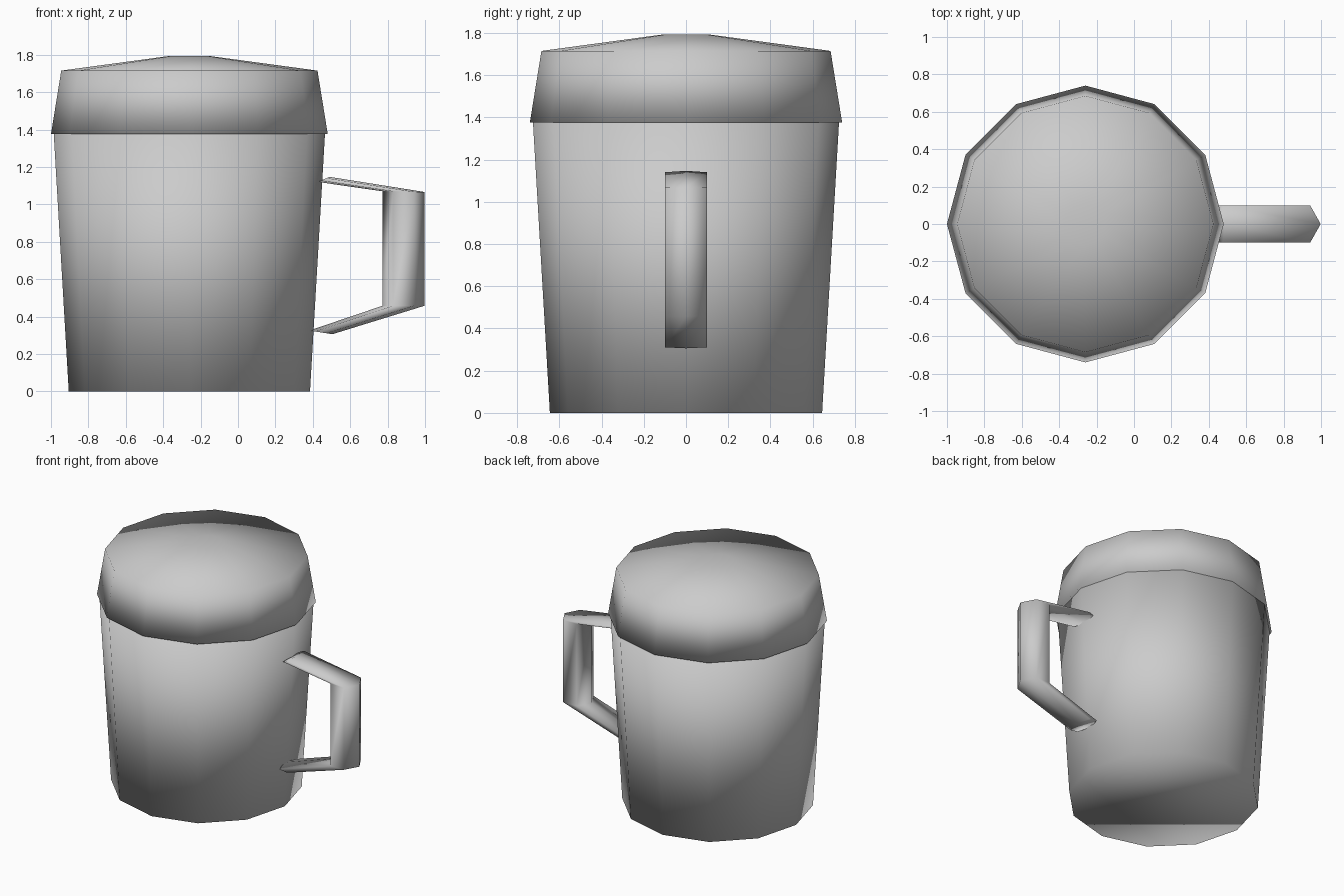
import bpy
import bmesh
import math

if "Cube" in bpy.data.objects:
    bpy.data.objects.remove(bpy.data.objects["Cube"])

grey = bpy.data.materials.new("light grey")
grey.diffuse_color = (0.6, 0.6, 0.6, 1)
grey.use_nodes = True
grey.node_tree.nodes["Principled BSDF"].inputs["Base Color"].default_value = grey.diffuse_color


def loft(name, rings):
    """Skin a stack of closed rings, cap both ends and shade smooth."""
    bm = bmesh.new()
    rows = [[bm.verts.new(p) for p in ring] for ring in rings]
    n = len(rows[0])
    for a, b in zip(rows, rows[1:]):
        for i in range(n):
            j = (i + 1) % n
            bm.faces.new((a[i], a[j], b[j], b[i]))
    bm.faces.new(rows[0][::-1])
    bm.faces.new(rows[-1])
    bmesh.ops.recalc_face_normals(bm, faces=bm.faces)
    for f in bm.faces:
        f.smooth = True
    mesh = bpy.data.meshes.new(name)
    bm.to_mesh(mesh)
    bm.free()
    mesh.materials.append(grey)
    obj = bpy.data.objects.new(name, mesh)
    bpy.context.collection.objects.link(obj)
    return obj


def circle(r, z, sides=12, cx=-0.26):
    return [(cx + r * math.cos(math.tau * i / sides),
             r * math.sin(math.tau * i / sides), z) for i in range(sides)]


def hexagon(x_in, z_in, x_out, z_out, half=0.1):
    """Six-sided handle section with ridges on the inside and outside."""
    section = [(1, 0), (0.75, half), (0.25, half), (0, 0), (0.25, -half), (0.75, -half)]
    return [(x_in + t * (x_out - x_in), y, z_in + t * (z_out - z_in)) for t, y in section]


# Tapered cup
loft("cup_body", [circle(0.645, 0), circle(0.725, 1.375)])

# Overhanging lid with a shallow domed top
loft("lid", [circle(0.74, 1.375), circle(0.685, 1.715), circle(0.11, 1.793)])

# Angular handle: lower arm, upright, upper arm
loft("handle", [
    hexagon(0.38, 0.325, 0.505, 0.306),
    hexagon(0.773, 0.458, 0.998, 0.458),
    hexagon(0.773, 1.07, 0.998, 1.066),
    hexagon(0.425, 1.12, 0.49, 1.147),
])
